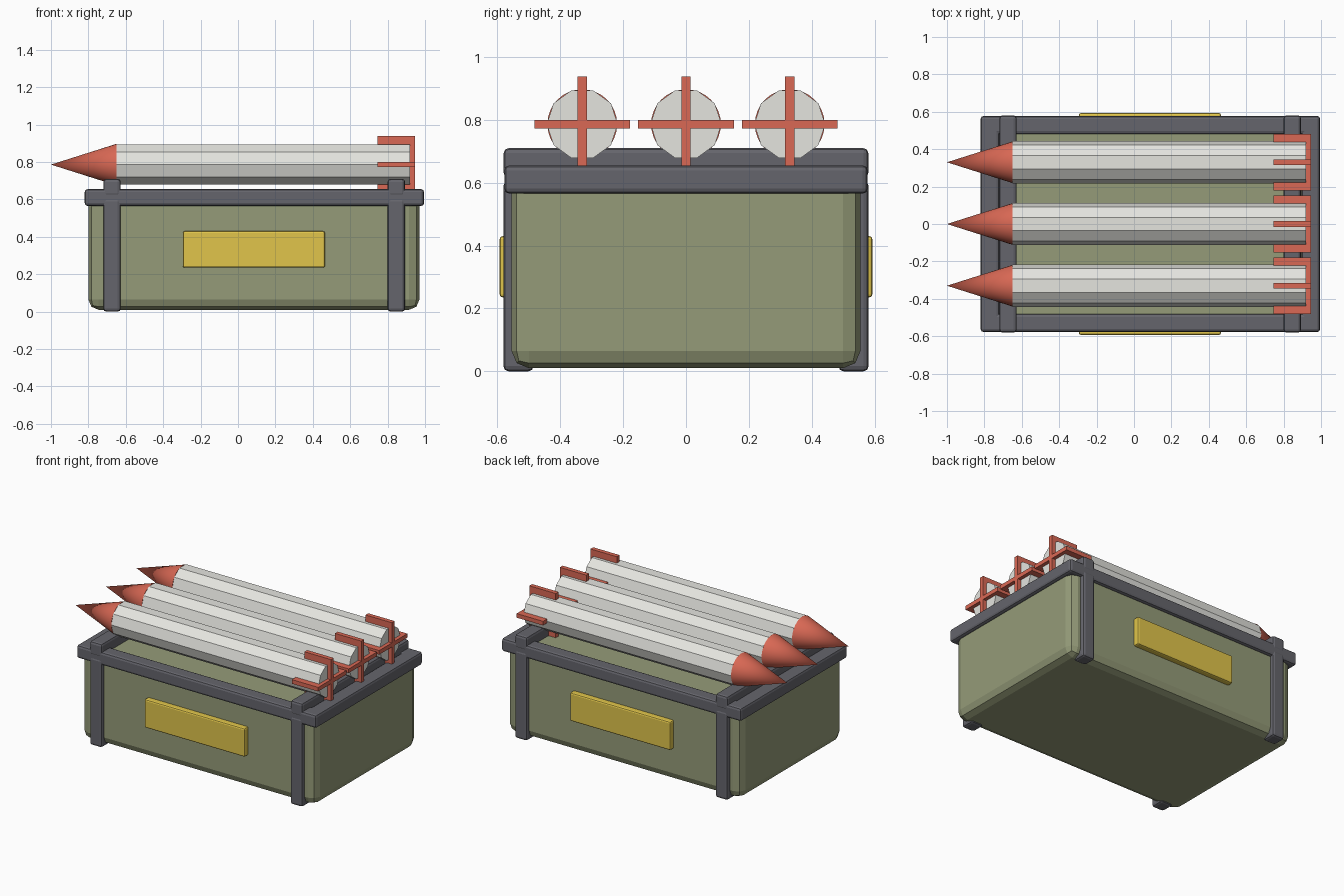
import bpy, math

if "Cube" in bpy.data.objects:
    bpy.data.objects.remove(bpy.data.objects["Cube"])


def material(name, rgb):
    m = bpy.data.materials.new(name)
    m.diffuse_color = (*rgb, 1)
    m.use_nodes = True
    m.node_tree.nodes["Principled BSDF"].inputs["Base Color"].default_value = m.diffuse_color
    return m


OLIVE = material("olive", (0.30, 0.33, 0.19))
DARK = material("dark_grey", (0.13, 0.13, 0.15))
YELLOW = material("yellow", (0.75, 0.56, 0.07))
WHITE = material("off_white", (0.78, 0.78, 0.74))
RED = material("red", (0.70, 0.14, 0.09))


def box(name, x, y, z, mat, bevel=0.0, segments=2):
    """Box from (min, max) ranges with an optional rounded edge."""
    r = (x, y, z)
    bpy.ops.mesh.primitive_cube_add(size=1, location=[(a + b) / 2 for a, b in r])
    ob = bpy.context.object
    ob.name = name
    ob.scale = [b - a for a, b in r]
    bpy.ops.object.transform_apply(location=False, rotation=False, scale=True)
    ob.data.materials.append(mat)
    if bevel:
        mod = ob.modifiers.new("bevel", "BEVEL")
        mod.width = bevel
        mod.segments = segments
    return ob


def along_x(name, x0, x1, y, z, r0, r1, sides, mat):
    """Cylinder or cone lying along x, radius r0 at x0 and r1 at x1."""
    bpy.ops.mesh.primitive_cone_add(
        vertices=sides, radius1=r0, radius2=r1, depth=x1 - x0,
        location=((x0 + x1) / 2, y, z), rotation=(0, math.pi / 2, 0))
    ob = bpy.context.object
    ob.name = name
    ob.data.materials.append(mat)
    return ob


# crate body
box("crate_body", (-0.80, 0.97), (-0.555, 0.555), (0.01, 0.635), OLIVE, 0.055)

# rim around the crate top
for s, side in ((-1, "front"), (1, "back")):
    y = sorted((s * 0.48, s * 0.578))
    box(f"{side}_rim", (-0.82, 0.995), y, (0.565, 0.655), DARK, 0.016)
    # label plate
    box(f"{side}_label", (-0.295, 0.465), sorted((s * 0.54, s * 0.593)),
        (0.235, 0.43), YELLOW, 0.01)
for side, x in (("left", (-0.82, -0.72)), ("right", (0.895, 0.995))):
    box(f"{side}_rim", x, (-0.578, 0.578), (0.565, 0.655), DARK, 0.016)

# straps: two legs and one top bar each
for side, x in (("left", (-0.72, -0.627)), ("right", (0.80, 0.893))):
    box(f"{side}_top_bar", x, (-0.58, 0.58), (0.615, 0.71), DARK, 0.016)
    for s, end in ((-1, "front"), (1, "back")):
        box(f"{end}_{side}_leg", x, sorted((s * 0.485, s * 0.581)),
            (0.0, 0.605), DARK, 0.016)

# three rockets lying on the top bars
ZR = 0.786
for i, y in enumerate((-0.33, 0.0, 0.33), 1):
    # ten flat sides, with vertices pointing to +y and -y
    tube = along_x(f"rocket_{i}_tube", -0.65, 0.92, y, ZR, 0.113, 0.113, 10, WHITE)
    nose = along_x(f"rocket_{i}_nose", -1.0, -0.65, y, ZR, 0.0, 0.111, 32, RED)
    bpy.ops.object.shade_smooth_by_angle(angle=math.radians(40))
    box(f"rocket_{i}_side_fin", (0.745, 0.945), (y - 0.152, y + 0.152),
        (ZR - 0.014, ZR + 0.014), RED)
    box(f"rocket_{i}_upright_fin", (0.745, 0.945), (y - 0.015, y + 0.015),
        (ZR - 0.152, ZR + 0.152), RED)
